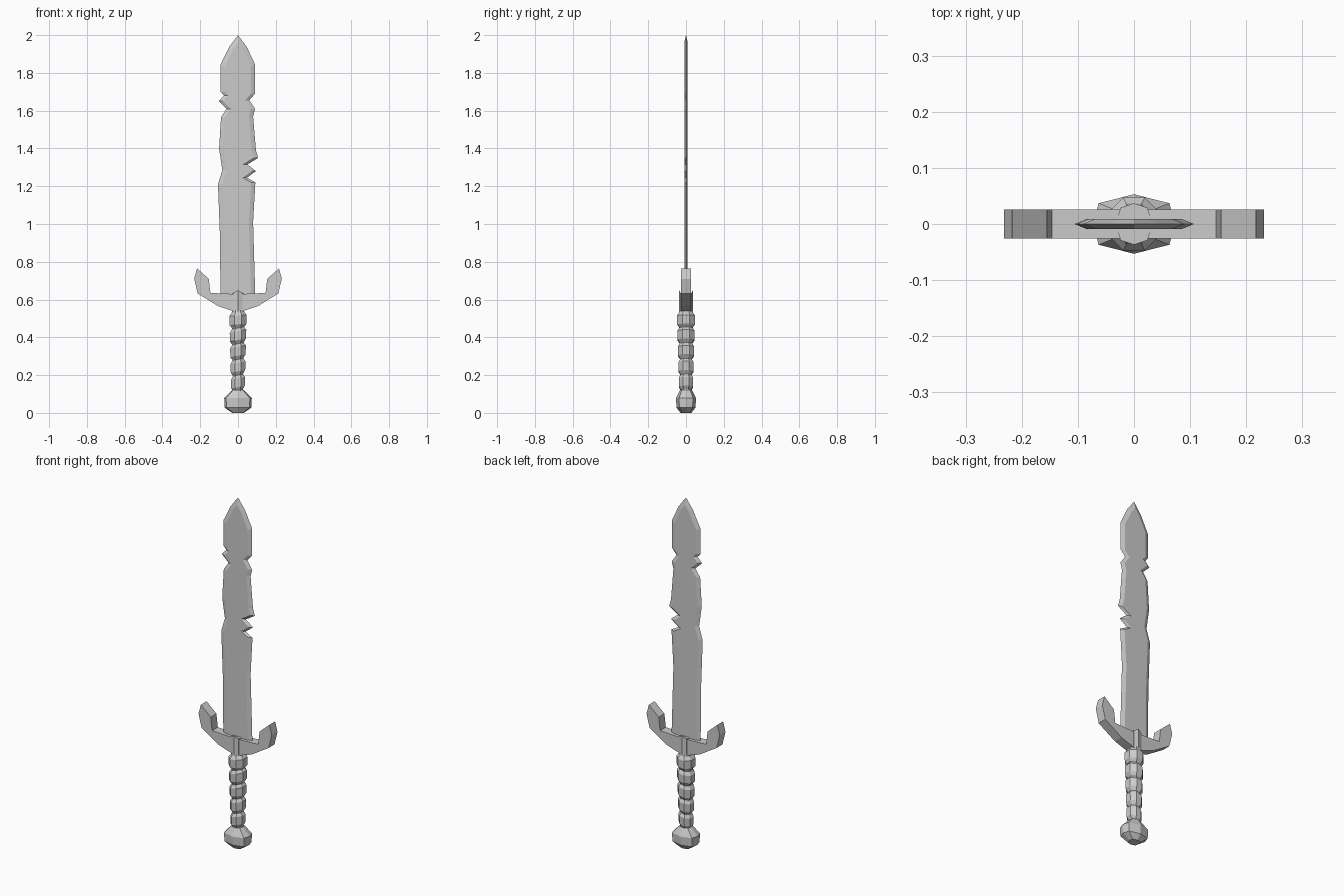
import bpy, bmesh
from math import sin, cos, pi

if "Cube" in bpy.data.objects:
    bpy.data.objects.remove(bpy.data.objects["Cube"])


def make(name, rings):
    """Loft equal-length vertex rings into a capped solid."""
    bm = bmesh.new()
    vr = [[bm.verts.new(p) for p in r] for r in rings]
    n = len(vr[0])
    for a, b in zip(vr, vr[1:]):
        for i in range(n):
            j = (i + 1) % n
            bm.faces.new((a[i], a[j], b[j], b[i]))
    bm.faces.new(vr[0])
    bm.faces.new(vr[-1])
    bmesh.ops.recalc_face_normals(bm, faces=bm.faces)
    me = bpy.data.meshes.new(name)
    bm.to_mesh(me)
    bm.free()
    ob = bpy.data.objects.new(name, me)
    bpy.context.collection.objects.link(ob)
    return ob


# Blade: chipped outline, sharp edge at y = 0, flat inset faces
right = [(.092, .60), (.08, 1.01), (.092, 1.22), (.048, 1.245), (.095, 1.28),
         (.05, 1.315), (.107, 1.35), (.095, 1.39), (.08, 1.57), (.09, 1.61),
         (.06, 1.655), (.09, 1.69), (.09, 1.845)]
left = [(-.092, 1.845), (-.092, 1.70), (-.074, 1.68), (-.102, 1.65),
        (-.06, 1.61), (-.09, 1.565), (-.1, 1.40), (-.083, 1.285),
        (-.106, 1.21), (-.095, .92), (-.093, .60)]
edge = right + [(.045, 1.94), (0, 2.0), (-.045, 1.94)] + left


def inset(x, z):
    if abs(x) < .01:
        return x, z - .04
    return x - (.022 if x > 0 else -.022), z - (.01 if z > 1.8 else 0)


face = [inset(x, z) for x, z in edge]
make("blade", [[(x, -.009, z) for x, z in face],
               [(x, 0, z) for x, z in edge],
               [(x, .009, z) for x, z in face]])

# Crossguard: extruded profile with upturned horns
half = [(.03, .54), (.105, .565), (.213, .632), (.232, .71), (.217, .765),
        (.155, .71), (.146, .635), (.03, .63)]
guard = half + [(-x, z) for x, z in reversed(half)]
make("crossguard", [[(x, y, z) for x, z in guard] for y in (-.026, .026)])

# Guard centre block with ridged front and peaked top
block = [(0, -.037), (.024, -.029), (.033, 0), (.024, .029),
         (0, .037), (-.024, .029), (-.033, 0), (-.024, -.029)]
make("guard_block", [[(x, y, .538) for x, y in block],
                     [(x, y, .65 - abs(x) * .6) for x, y in block]])


# Grip: tilted bulges of wrapping that taper towards the pommel
def octagon(rx, ry, z, tilt):
    k = cos(pi / 8)
    pts = [((i + .5) * pi / 4) for i in range(8)]
    return [(rx * cos(a) / k, ry * sin(a) / k, z + tilt * rx * cos(a))
            for a in pts]


rings = [octagon(.03, .033, .10, 0)]
for i in range(5):
    z0 = .127 + i * .083
    r = .036 + i * .0023
    tilt = .22 if i < 4 else .08
    rings += [octagon(r * .74, r * .8, z0 - .006, tilt),
              octagon(r, r * 1.03, z0 + .01, tilt),
              octagon(r * 1.02, r * 1.05, z0 + .056, tilt),
              octagon(r * .74, r * .8, z0 + .073, tilt)]
rings.append(octagon(.03, .033, .55, 0))
make("grip", rings)

# Pommel: faceted eight-sided knob
knob = [(0, -.053), (.063, -.037), (.073, 0), (.063, .037),
        (0, .053), (-.063, .037), (-.073, 0), (-.063, -.037)]
make("pommel", [[(x * s, y * t, z) for x, y in knob]
                for s, t, z in ((.42, .55, 0), (.97, .95, .028),
                                (1, 1, .078), (.42, .6, .12))])
